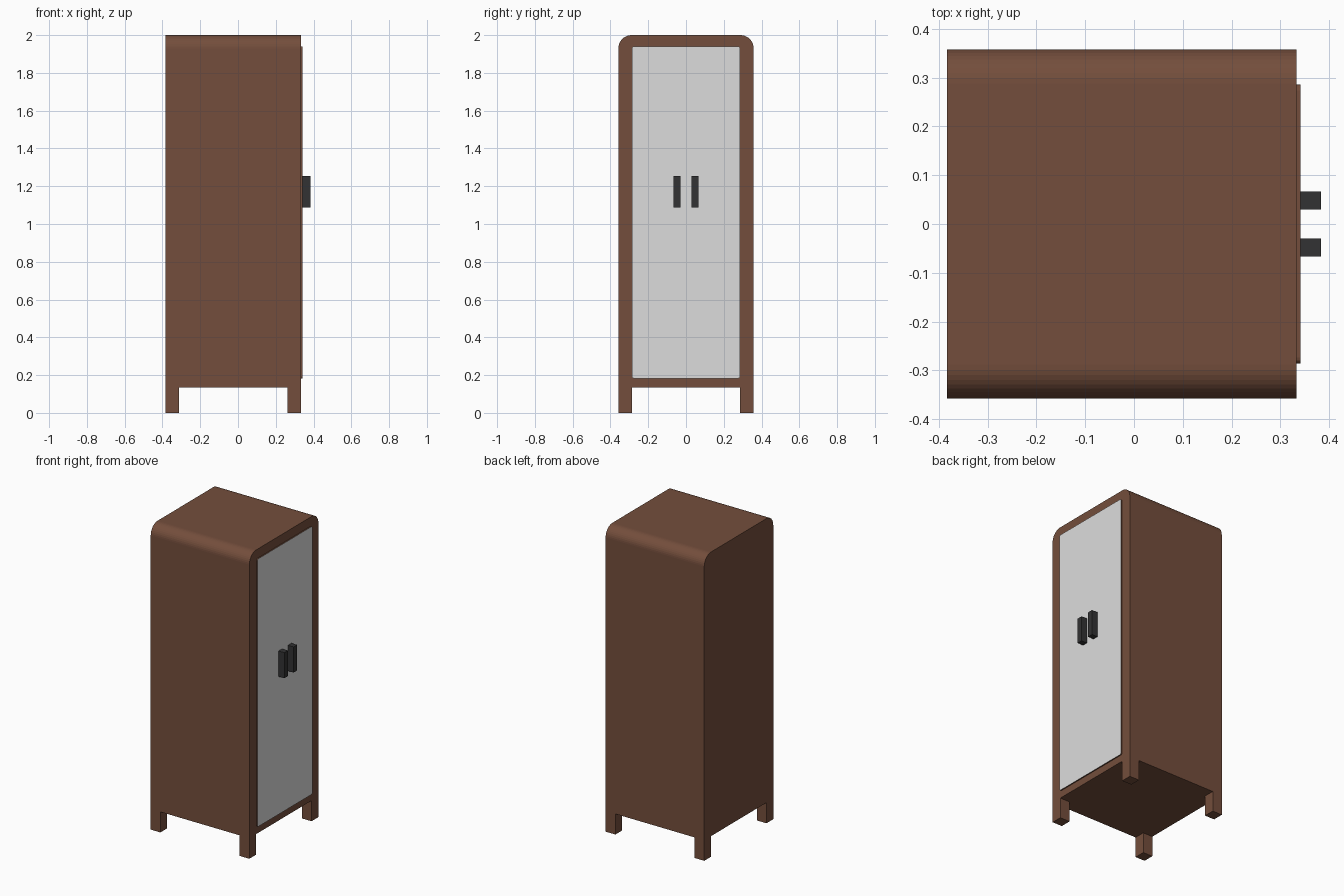
import bpy, bmesh, math

if "Cube" in bpy.data.objects:
    bpy.data.objects.remove(bpy.data.objects["Cube"])


def material(name, rgb):
    m = bpy.data.materials.new(name)
    m.diffuse_color = (*rgb, 1)
    m.use_nodes = True
    m.node_tree.nodes["Principled BSDF"].inputs["Base Color"].default_value = m.diffuse_color
    return m


BROWN = material("brown wood", (0.174, 0.076, 0.045))
GREY = material("pale grey", (0.72, 0.72, 0.72))
BLACK = material("dark metal", (0.032, 0.032, 0.033))


def rounded_outline(y, z0, z1, r_bottom, r_top, segments):
    """Rectangle in the YZ plane with rounded corners, counter-clockwise."""
    pts = []
    for sy, z, sz, r, start in ((1, z0, 1, r_bottom, -90), (1, z1, -1, r_top, 0),
                                (-1, z1, -1, r_top, 90), (-1, z0, 1, r_bottom, 180)):
        n = segments if r else 0
        for i in range(n + 1):
            a = math.radians(start + 90 * i / max(n, 1))
            pts.append((sy * (y - r) + r * math.cos(a), z + sz * r + r * math.sin(a)))
    return pts


def extrude_x(name, outline, x0, x1, mats, y_shift=0):
    """Solid made by sweeping a YZ outline along x."""
    bm = bmesh.new()
    face = bm.faces.new([bm.verts.new((x0, y + y_shift, z)) for y, z in outline])
    new = bmesh.ops.extrude_face_region(bm, geom=[face])["geom"]
    moved = [v for v in new if isinstance(v, bmesh.types.BMVert)]
    bmesh.ops.translate(bm, verts=moved, vec=(x1 - x0, 0, 0))
    bmesh.ops.recalc_face_normals(bm, faces=bm.faces)
    mesh = bpy.data.meshes.new(name)
    bm.to_mesh(mesh)
    bm.free()
    for m in mats:
        mesh.materials.append(m)
    ob = bpy.data.objects.new(name, mesh)
    bpy.context.collection.objects.link(ob)
    return ob


# Cabinet body with rounded top edges
extrude_x("cabinet_body", rounded_outline(0.358, 0.135, 2.0, 0, 0.07, 10),
          -0.383, 0.333, [BROWN])

# Raised door panel: wooden edge, pale front face
door = extrude_x("door_panel", rounded_outline(0.286, 0.182, 1.94, 0.012, 0.012, 3),
                 0.325, 0.341, [BROWN, GREY])
for f in door.data.polygons:
    f.material_index = 1 if f.normal.x > 0.9 else 0

# Pair of handles
for side, y in (("left", -0.0485), ("right", 0.0485)):
    extrude_x(side + "_handle", rounded_outline(0.0185, 1.087, 1.255, 0, 0, 0),
              0.336, 0.383, [BLACK], y)

# Four square corner legs, flush with the body sides
for end, x0, x1 in (("back", -0.383, -0.313), ("front", 0.262, 0.333)):
    for side, y in (("left", -0.3225), ("right", 0.3225)):
        extrude_x(f"{end}_{side}_leg", rounded_outline(0.0355, 0, 0.135, 0, 0, 0),
                  x0, x1, [BROWN], y)
